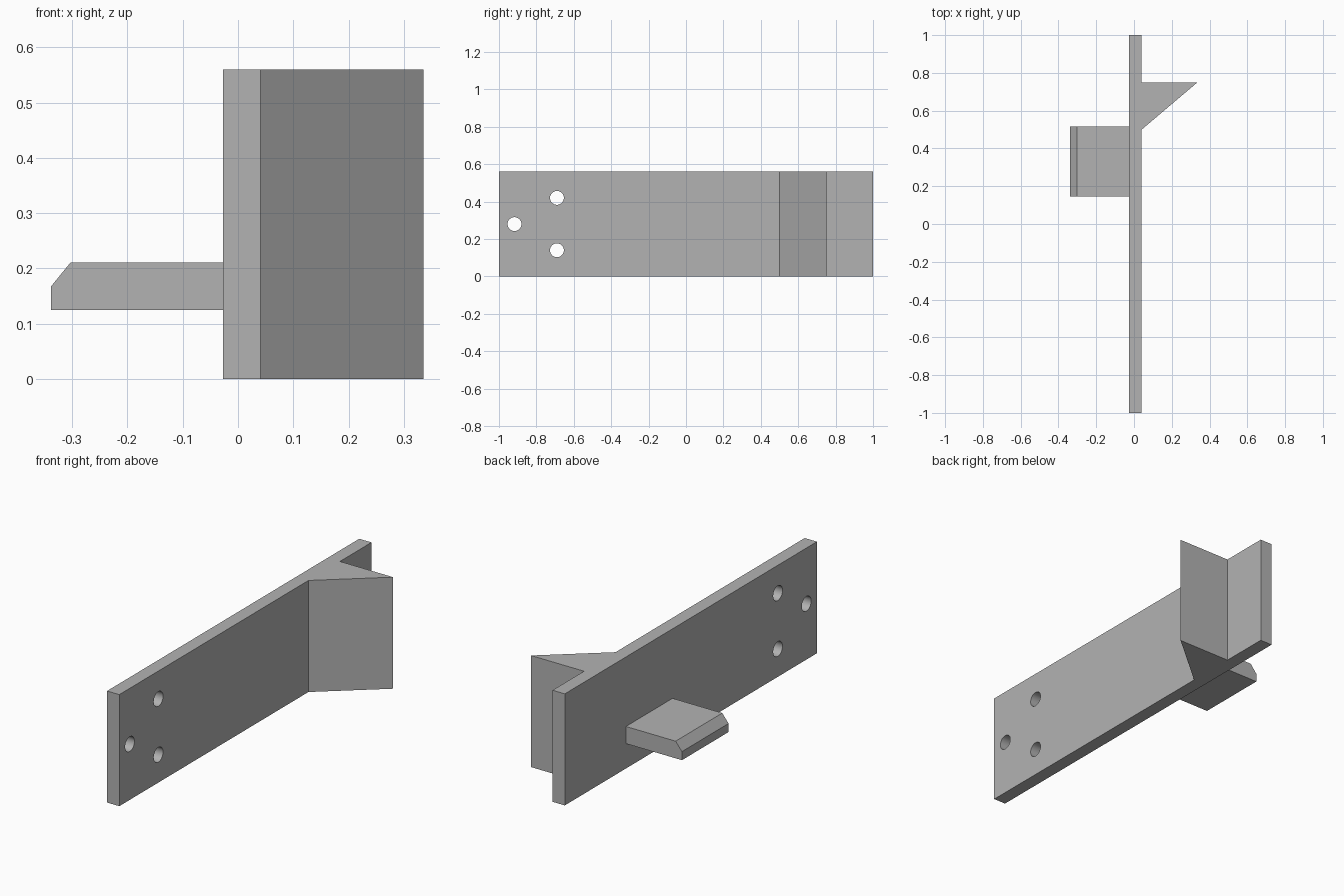
import bpy
import bmesh
from mathutils import Vector

cube = bpy.data.objects.get("Cube")
if cube:
    bpy.data.objects.remove(cube, do_unlink=True)

grey = bpy.data.materials.new("plain_grey")
grey.use_nodes = True
colour = (0.45, 0.45, 0.45, 1)
grey.diffuse_color = colour
grey.node_tree.nodes["Principled BSDF"].inputs["Base Color"].default_value = colour


def extrude_profile(name, points, direction):
    """Fill a closed outline and extrude it into a solid."""
    bm = bmesh.new()
    face = bm.faces.new([bm.verts.new(p) for p in points])
    result = bmesh.ops.extrude_face_region(bm, geom=[face])
    verts = [v for v in result["geom"] if isinstance(v, bmesh.types.BMVert)]
    bmesh.ops.translate(bm, vec=Vector(direction), verts=verts)
    bmesh.ops.recalc_face_normals(bm, faces=bm.faces)
    mesh = bpy.data.meshes.new(name)
    bm.to_mesh(mesh)
    bm.free()
    mesh.materials.append(grey)
    obj = bpy.data.objects.new(name, mesh)
    bpy.context.collection.objects.link(obj)
    return obj


# Upright plate with its triangular stop, drawn as one plan outline
back, front, tip, height = -0.027, 0.041, 0.336, 0.56
outline = [(back, -1), (front, -1), (front, 0.5), (tip, 0.75),
           (front, 0.75), (front, 1), (back, 1)]
plate = extrude_profile("plate_with_stop", [(x, y, 0) for x, y in outline], (0, 0, height))

# Tab with a chamfered upper edge on the other side
section = [(back, 0.125), (-0.338, 0.125), (-0.338, 0.168), (-0.303, 0.211), (back, 0.211)]
extrude_profile("tab", [(x, 0.145, z) for x, z in section], (0, 0.37, 0))

# Three round screw holes
bm = bmesh.new()
for y, z in [(-0.917, 0.28), (-0.69, 0.42), (-0.69, 0.14)]:
    made = bmesh.ops.create_cone(bm, cap_ends=True, segments=48,
                                 radius1=0.037, radius2=0.037, depth=0.4)
    for v in made["verts"]:
        v.co = Vector((v.co.z, v.co.x + y, v.co.y + z))
mesh = bpy.data.meshes.new("hole_cutters")
bm.to_mesh(mesh)
bm.free()
mesh.materials.append(grey)
cutters = bpy.data.objects.new("hole_cutters", mesh)
bpy.context.collection.objects.link(cutters)
cutters.hide_render = True
cutters.hide_set(True)

holes = plate.modifiers.new("screw_holes", "BOOLEAN")
holes.operation = "DIFFERENCE"
holes.solver = "EXACT"
holes.object = cutters

# Smooth hole walls with sharp plate edges
bpy.ops.object.select_all(action="DESELECT")
plate.select_set(True)
bpy.context.view_layer.objects.active = plate
bpy.ops.object.modifier_apply(modifier=holes.name)
bpy.ops.object.shade_smooth_by_angle()
bpy.data.objects.remove(cutters, do_unlink=True)
